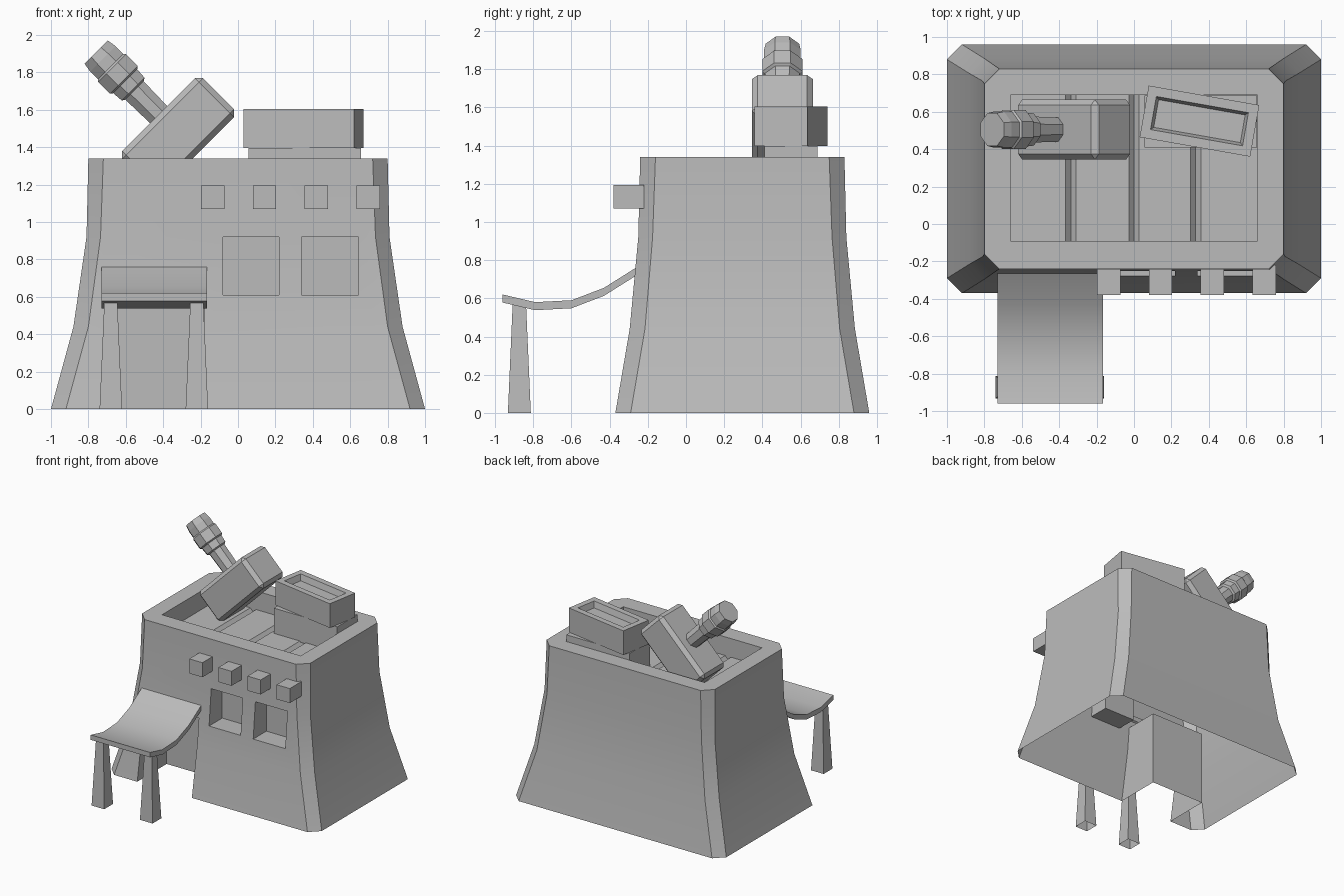
import bpy, bmesh, math
from mathutils import Matrix, Vector

default_cube = bpy.data.objects.get("Cube")
if default_cube:
    bpy.data.objects.remove(default_cube, do_unlink=True)

# One plain grey for everything
COLOUR = (0.5, 0.5, 0.5, 1)
grey = bpy.data.materials.new("plain_grey")
grey.use_nodes = True
grey.diffuse_color = COLOUR
grey.node_tree.nodes["Principled BSDF"].inputs["Base Color"].default_value = COLOUR


def finish(name, bm, smooth=False):
    bmesh.ops.recalc_face_normals(bm, faces=bm.faces)
    mesh = bpy.data.meshes.new(name)
    bm.to_mesh(mesh)
    bm.free()
    mesh.materials.append(grey)
    obj = bpy.data.objects.new(name, mesh)
    bpy.context.collection.objects.link(obj)
    if smooth:
        shade(obj)
    return obj


def activate(obj):
    bpy.ops.object.select_all(action="DESELECT")
    obj.select_set(True)
    bpy.context.view_layer.objects.active = obj


def shade(obj):
    activate(obj)
    bpy.ops.object.shade_smooth_by_angle(angle=math.radians(30))


def loft(rings, cap_start=True, cap_end=True):
    """Skin a list of point rings with quads and optional end caps."""
    bm = bmesh.new()
    loops = [[bm.verts.new(p) for p in ring] for ring in rings]
    n = len(loops[0])
    for a, b in zip(loops, loops[1:]):
        for i in range(n):
            j = (i + 1) % n
            bm.faces.new((a[i], a[j], b[j], b[i]))
    if cap_start:
        bm.faces.new(loops[0][::-1])
    if cap_end:
        bm.faces.new(loops[-1])
    return bm


def rect(x0, x1, y0, y1, z):
    return [(x0, y0, z), (x1, y0, z), (x1, y1, z), (x0, y1, z)]


def box(name, x, y, z):
    return finish(name, loft([rect(*x, *y, z[0]), rect(*x, *y, z[1])]))


def octagon(x, y0, y1, c, z):
    """Rectangle with chamfered corners."""
    return [(-x + c, y0, z), (x - c, y0, z), (x, y0 + c, z), (x, y1 - c, z),
            (x - c, y1, z), (-x + c, y1, z), (-x, y1 - c, z), (-x, y0 + c, z)]


# Flared building shell
building = finish("building", loft([
    octagon(1.0, -0.37, 0.96, 0.08, 0),
    octagon(0.88, -0.295, 0.885, 0.08, 0.44),
    octagon(0.81, -0.25, 0.84, 0.075, 0.92),
    octagon(0.80, -0.24, 0.83, 0.08, 1.34)]))

# Sunken roof cutter, with V grooves between the planks
FLOOR = 1.18
outline = [(-0.66, 1.5), (-0.66, FLOOR)]
for gx in (-0.338, 0, 0.33):
    outline += [(gx - 0.028, FLOOR), (gx, FLOOR - 0.03), (gx + 0.028, FLOOR)]
outline += [(0.66, FLOOR), (0.66, 1.5)]
cutters = [finish("roof_cutter", loft([[(x, y, z) for x, z in outline] for y in (-0.09, 0.69)]))]

# Doorway and window cutters
cutters.append(box("door_cutter", (-0.70, -0.18), (-0.6, 0.03), (-0.1, 0.65)))
for x in ((-0.08, 0.22), (0.34, 0.645)):
    cutters.append(box("window_cutter", x, (-0.6, -0.10), (0.61, 0.92)))

activate(building)
for cutter in cutters:
    cutter.hide_render = True
    mod = building.modifiers.new("cut", "BOOLEAN")
    mod.operation = "DIFFERENCE"
    mod.solver = "EXACT"
    mod.object = cutter
    bpy.ops.object.modifier_apply(modifier=mod.name)
for cutter in cutters:
    bpy.data.objects.remove(cutter, do_unlink=True)

# Open underside
bm = bmesh.new()
bm.from_mesh(building.data)
ground = [f for f in bm.faces if all(abs(v.co.z) < 0.001 for v in f.verts)]
bmesh.ops.delete(bm, geom=ground, context="FACES")
bm.to_mesh(building.data)
bm.free()
shade(building)

# Row of beam ends on the front
for i in range(4):
    cx = -0.135 + i * 0.277
    box(f"beam_end_{i + 1}", (cx - 0.0625, cx + 0.0625), (-0.38, -0.22), (1.07, 1.195))

# Sagging awning over the door
sag = [(-0.96, 0.62), (-0.79, 0.58), (-0.60, 0.59), (-0.43, 0.655), (-0.255, 0.765)]
section = sag + [(y, z - 0.042) for y, z in reversed(sag)]
finish("awning", loft([[(x, y, z) for y, z in section] for x in (-0.73, -0.165)]), True)

# Tapered awning posts, open underneath
for side, cx in (("right", -0.68), ("left", -0.22)):
    rings = [rect(cx - r, cx + r, -0.873 - r, -0.873 + r, z) for r, z in ((0.06, 0), (0.035, 0.57))]
    finish(f"awning_post_{side}", loft(rings, cap_start=False))

# Chimney base and turned cap with a shallow hollow
box("chimney_base", (0.055, 0.657), (0.41, 0.688), (FLOOR - 0.01, 1.397))


def centred(hx, hy, z):
    return rect(-hx, hx, -hy, hy, z)


cap = finish("chimney_cap", loft([
    centred(0.30, 0.14, 1.397), centred(0.30, 0.14, 1.605),
    centred(0.25, 0.09, 1.605), centred(0.235, 0.075, 1.555)]))
cap.location = (0.35, 0.55, 0)
cap.rotation_euler.z = math.radians(-10)

# Leaning hammer: local x runs along the head, local z along the handle
tilt = Matrix.Translation(Vector((-0.32, 0.505, 1.47))) @ Matrix.Rotation(math.radians(-45), 4, "Y")
bm = loft([centred(0.305, 0.16, -0.148), centred(0.305, 0.16, 0.148)])
bmesh.ops.bevel(bm, geom=bm.edges[:], offset=0.03, segments=1, affect="EDGES")
head = finish("hammer_head", bm)
head.matrix_world = tilt

# Eight-sided handle with a stepped grip
grip = [(0.14, 0.07), (0.33, 0.075), (0.34, 0.093), (0.40, 0.098), (0.41, 0.113),
        (0.50, 0.113), (0.51, 0.104), (0.57, 0.104), (0.62, 0.095)]
angles = [math.pi * (2 * i + 1) / 8 for i in range(8)]
handle = finish("hammer_handle", loft(
    [[(r * math.cos(a), r * math.sin(a), d) for a in angles] for d, r in grip]))
handle.matrix_world = tilt
